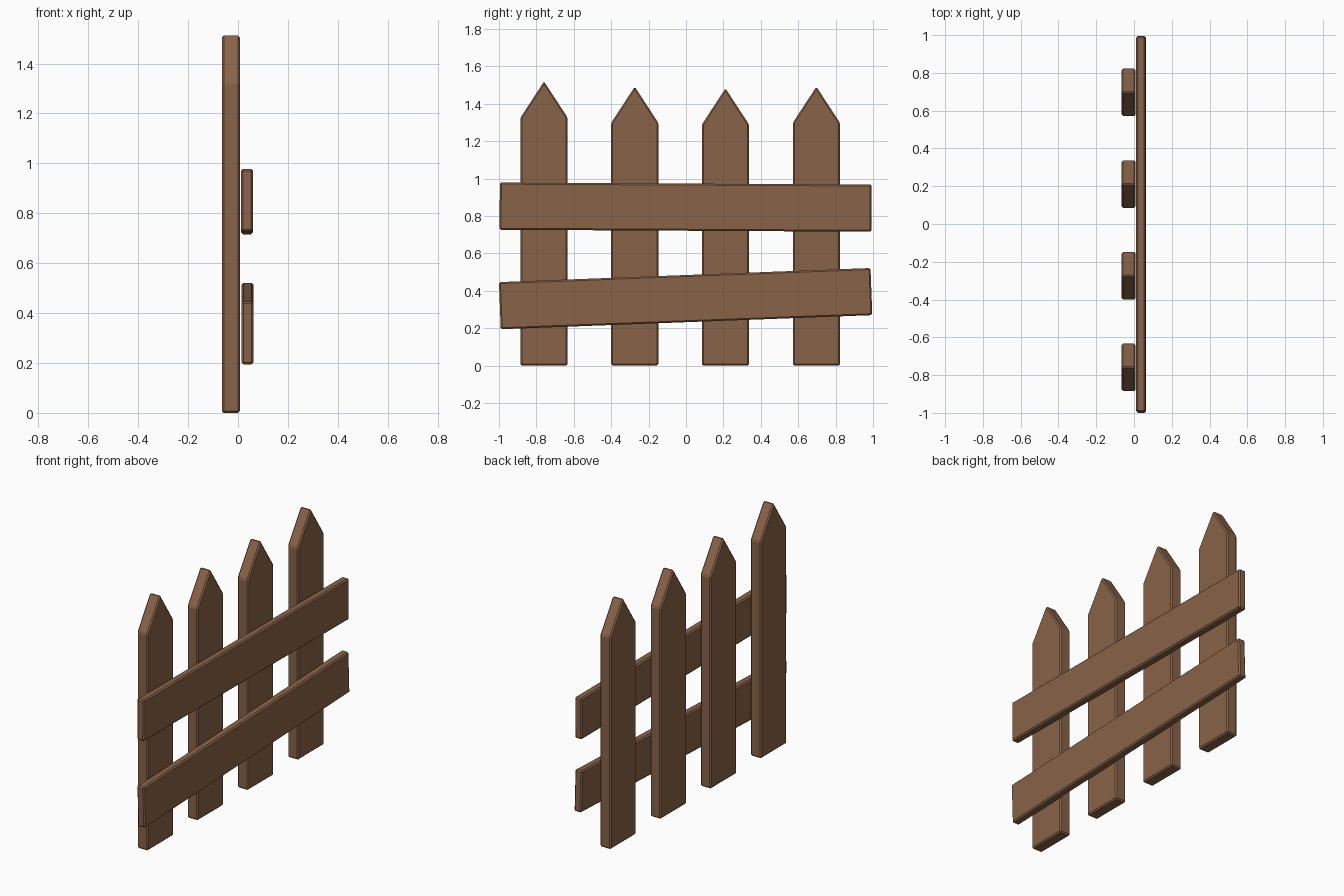
import bpy, bmesh, math

if "Cube" in bpy.data.objects:
    bpy.data.objects.remove(bpy.data.objects["Cube"])

wood = bpy.data.materials.new("brown_wood")
wood.diffuse_color = (0.25, 0.125, 0.065, 1)
wood.use_nodes = True
wood.node_tree.nodes["Principled BSDF"].inputs["Base Color"].default_value = wood.diffuse_color


def board(name, outline, thickness, location, tilt=0.0, bevel=0.008):
    """Extrude a (y, z) outline along x and chamfer its edges."""
    bm = bmesh.new()
    face = bm.faces.new([bm.verts.new((-thickness / 2, y, z)) for y, z in outline])
    ext = bmesh.ops.extrude_face_region(bm, geom=[face])
    verts = [v for v in ext["geom"] if isinstance(v, bmesh.types.BMVert)]
    bmesh.ops.translate(bm, verts=verts, vec=(thickness, 0, 0))
    bmesh.ops.recalc_face_normals(bm, faces=bm.faces)
    bmesh.ops.bevel(bm, geom=bm.edges[:], offset=bevel, segments=1,
                    profile=0.5, affect='EDGES')
    mesh = bpy.data.meshes.new(name)
    bm.to_mesh(mesh)
    bm.free()
    mesh.materials.append(wood)
    obj = bpy.data.objects.new(name, mesh)
    obj.location = location
    obj.rotation_euler.x = tilt
    bpy.context.collection.objects.link(obj)
    return obj


# Pointed pickets: centre y, peak height
W = 0.126
for i, (y, top) in enumerate([(-0.759, 1.519), (-0.274, 1.491),
                              (0.211, 1.482), (0.697, 1.491)]):
    shoulder = top - 0.193
    outline = [(-W, 0), (W, 0), (W, shoulder), (0, top), (-W, shoulder)]
    board(f"picket_{i + 1}", outline, 0.073, (-0.0285, y, 0))

# Slightly crooked cross rails: x, centre z, tilt in degrees
for name, x, z, tilt in [("upper_rail", 0.036, 0.847, -0.3),
                         ("lower_rail", 0.038, 0.358, 2.17)]:
    L, H = 0.994, 0.126
    outline = [(-L, -H), (L, -H), (L, H), (-L, H)]
    board(name, outline, 0.049, (x, -0.002, z), math.radians(tilt))
